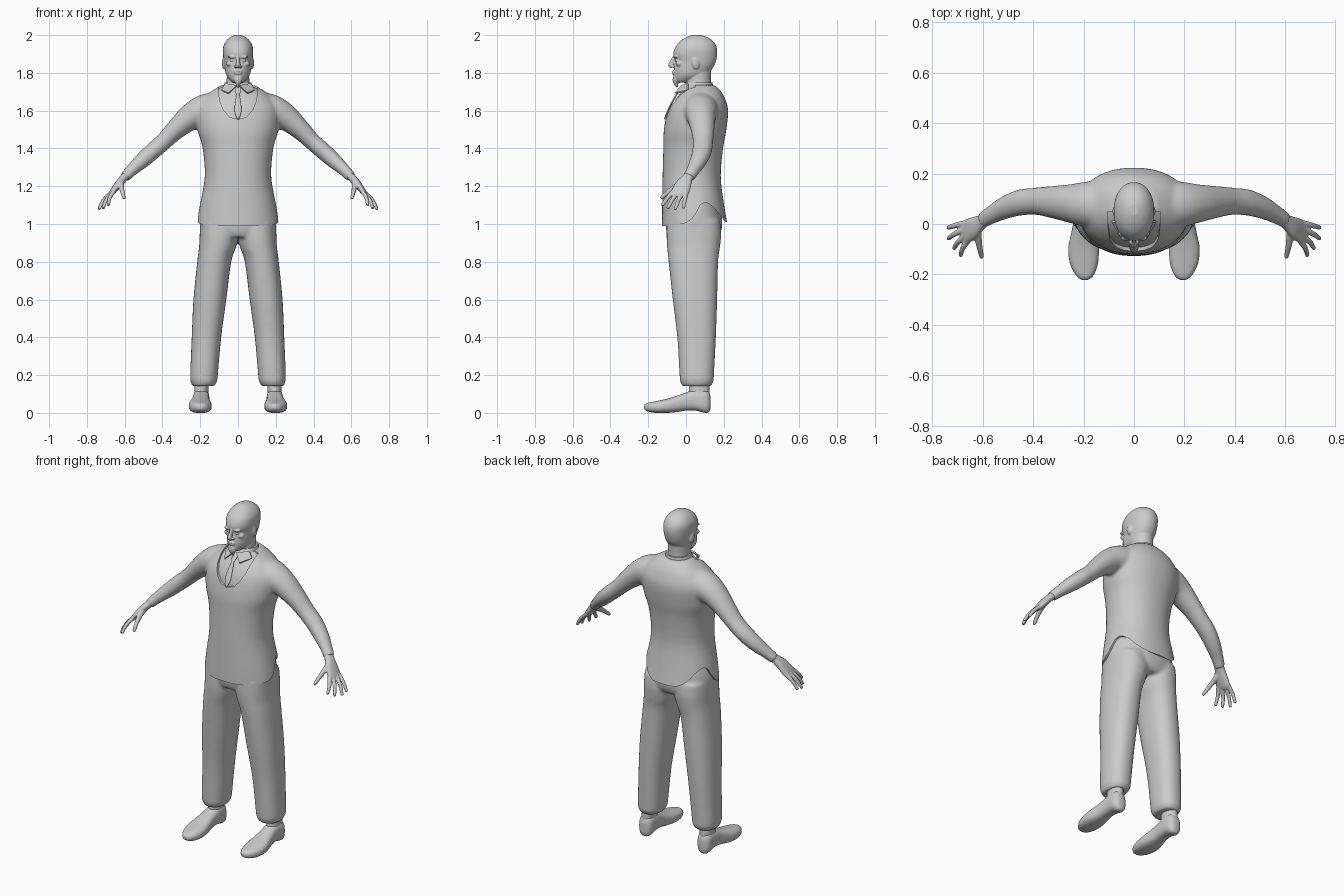
import bpy, bmesh, math
from mathutils import Vector as V, Matrix


# ---------- helpers ----------
def catmull(a, b, c, d, t):
    return 0.5 * (2 * b + (c - a) * t + (2 * a - 5 * b + 4 * c - d) * t * t
                  + (3 * b - a - 3 * c + d) * t ** 3)


def loft(bm, rings, n=32, p=2.0, k=4, mirror=False):
    """Closed skin through rings (centre, u, v), splined between them."""
    fine = []
    for i in range(len(rings) - 1):
        q = [rings[max(i - 1, 0)], rings[i], rings[i + 1], rings[min(i + 2, len(rings) - 1)]]
        fine += [[catmull(q[0][m], q[1][m], q[2][m], q[3][m], j / k) for m in range(3)]
                 for j in range(k)]
    fine.append(rings[-1])
    for s in ((1, -1) if mirror else (1,)):
        loops = []
        for c, u, v in fine:
            loop = []
            for j in range(n):
                a = 2 * math.pi * j / n
                ca, sa = math.cos(a), math.sin(a)
                co = (c + u * math.copysign(abs(ca) ** (2 / p), ca)
                      + v * math.copysign(abs(sa) ** (2 / p), sa))
                loop.append(bm.verts.new((co.x * s, co.y, co.z)))
            loops.append(loop)
        for A, B in zip(loops, loops[1:]):
            for j in range(n):
                bm.faces.new((A[j], A[(j + 1) % n], B[(j + 1) % n], B[j]))
        bm.faces.new(loops[0])
        bm.faces.new(loops[-1])


def level(z, f, b, rx, cx=0.0):
    """Horizontal ring from its front y, back y and half width."""
    return V((cx, (f + b) / 2, z)), V((rx, 0, 0)), V((0, (b - f) / 2, 0))


def tube(bm, pts, n=20, p=2.0, mirror=False):
    """Limb through (x, y, z, thickness radius, y radius)."""
    P = [V(q[:3]) for q in pts]
    rings = []
    for i, q in enumerate(pts):
        t = (P[min(i + 1, len(P) - 1)] - P[max(i - 1, 0)]).normalized()
        v = (V((0, 1, 0)) - t * t.y).normalized()
        rings.append((P[i], t.cross(v) * q[3], v * q[4]))
    loft(bm, rings, n, p, 4, mirror)


def ball(bm, c, r, rx=0.0):
    m = Matrix.Translation(c) @ Matrix.Rotation(rx, 4, 'X') @ Matrix.Diagonal((*r, 1))
    bmesh.ops.create_icosphere(bm, subdivisions=3, radius=1, matrix=m)


def prism(name, pts, axis, lo, hi):
    """Cutter: outline extruded along x or y."""
    bm = bmesh.new()
    A, B = [[bm.verts.new((d, a, b) if axis == 'x' else (a, d, b)) for a, b in pts]
            for d in (lo, hi)]
    for i in range(len(pts)):
        j = (i + 1) % len(pts)
        bm.faces.new((A[i], A[j], B[j], B[i]))
    bm.faces.new(A)
    bm.faces.new(B)
    return finish(bm, name)


def finish(bm, name, voxel=0, smooth=0, cutters=()):
    bmesh.ops.recalc_face_normals(bm, faces=bm.faces)
    me = bpy.data.meshes.new(name)
    bm.to_mesh(me)
    bm.free()
    ob = bpy.data.objects.new(name, me)
    bpy.context.collection.objects.link(ob)
    if voxel:
        m = ob.modifiers.new("merge", 'REMESH')
        m.mode, m.voxel_size = 'VOXEL', voxel
    if smooth:
        m = ob.modifiers.new("soften", 'SMOOTH')
        m.factor, m.iterations = 0.5, smooth
    for c in cutters:
        m = ob.modifiers.new("cut", 'BOOLEAN')
        m.operation, m.object, m.solver = 'DIFFERENCE', c, 'EXACT'
        c.hide_render = True
    bpy.ops.object.select_all(action='DESELECT')
    bpy.context.view_layer.objects.active = ob
    ob.select_set(True)
    for m in list(ob.modifiers):
        bpy.ops.object.modifier_apply(modifier=m.name)
    bpy.ops.object.shade_smooth_by_angle(angle=math.radians(40))
    for c in cutters:
        bpy.data.objects.remove(c)
    return ob


# ---------- sweater with sleeves, side-slit hem and scooped neck ----------
torso = [(0.93, -.127, .222, .218), (1.0, -.127, .219, .217), (1.1, -.126, .202, .202),
         (1.25, -.124, .184, .176), (1.4, -.12, .196, .187), (1.5, -.117, .214, .215),
         (1.6, -.097, .223, .22), (1.66, -.067, .208, .19), (1.7, -.037, .187, .145),
         (1.735, -.005, .155, .09)]
bm = bmesh.new()
loft(bm, [level(*r) for r in torso], 48, 2.2)
tube(bm, [(.10, .075, 1.62, .085, .10), (.19, .078, 1.595, .085, .09),
          (.26, .082, 1.56, .069, .075), (.335, .088, 1.495, .053, .062),
          (.39, .09, 1.44, .046, .054), (.45, .085, 1.387, .045, .052),
          (.51, .065, 1.333, .041, .045), (.565, .036, 1.283, .032, .036),
          (.60, .014, 1.247, .029, .032)], 28, mirror=True)
hem = prism("hem_cutter", [(-.3, .85), (-.3, .99), (-.1, .99), (0, 1.005), (.03, 1.025),
                           (.055, 1.06), (.075, 1.1), (.1, 1.115), (.125, 1.105),
                           (.15, 1.085), (.18, 1.045), (.21, 1.01), (.3, 1.0), (.3, .85)],
            'x', -.4, .4)
half = [(.1, 1.80), (.103, 1.70), (.096, 1.65), (.075, 1.60), (.042, 1.565)]
neck = prism("neck_cutter", half + [(0, 1.555)] + [(-x, z) for x, z in half[::-1]],
             'y', -.3, .05)
finish(bm, "sweater", .009, 6, (hem, neck))

# ---------- shirt front, collar and tie ----------
bm = bmesh.new()
loft(bm, [level(z, f + .014, b - .016, rx - .018) for z, f, b, rx in torso[5:]], 48, 2.2)
finish(bm, "shirt")

bm = bmesh.new()
loft(bm, [level(1.69, -.03, .15, .09), level(1.72, -.018, .145, .08),
          level(1.75, .0, .14, .07)], 32)
finish(bm, "collar_band")

bm = bmesh.new()
for s in (1, -1):
    pts = [(.006, -.022, 1.735), (.07, .01, 1.745), (.088, .01, 1.71), (.05, -.056, 1.695)]
    outer = [bm.verts.new((x * s, y - .004, z)) for x, y, z in pts]
    inner = [bm.verts.new((x * s, y + .004, z - .006)) for x, y, z in pts]
    bm.faces.new(outer)
    bm.faces.new(inner[::-1])
    for i in range(4):
        j = (i + 1) % 4
        bm.faces.new((outer[i], outer[j], inner[j], inner[i]))
finish(bm, "collar_flaps")

bm = bmesh.new()
loft(bm, [(V((0, y, z)), V((w, 0, 0)), V((0, .007, .004))) for y, z, w in
          [(-.022, 1.722, .016), (-.038, 1.70, .015), (-.05, 1.685, .009),
           (-.076, 1.64, .016), (-.095, 1.60, .018), (-.106, 1.572, .012),
           (-.109, 1.557, .002)]], 16)
finish(bm, "tie")

# ---------- trousers ----------
bm = bmesh.new()
loft(bm, [level(*r) for r in [(.93, -.09, .165, .19), (.97, -.105, .188, .2),
                              (1.04, -.11, .19, .202), (1.14, -.105, .17, .185)]], 48, 2.2)
loft(bm, [level(*r) for r in [
    (.142, -.018, .13, .058, .184), (.165, -.03, .145, .069, .181), (.2, -.034, .148, .073, .18),
    (.4, -.046, .158, .078, .167), (.6, -.07, .165, .087, .149), (.8, -.092, .17, .09, .126),
    (.88, -.1, .18, .098, .108), (.95, -.103, .187, .103, .1), (1.02, -.1, .18, .1, .1)]],
    36, 2.3, mirror=True)
finish(bm, "trousers", .009, 5)

# ---------- shoes and ankles ----------
bm = bmesh.new()
loft(bm, [(V((cx, y, (a + b) / 2)), V((w, 0, 0)), V((0, 0, (b - a) / 2)))
          for y, cx, w, a, b in [
    (-.222, .195, .012, .02, .042), (-.205, .195, .034, .008, .052),
    (-.16, .198, .055, .0, .062), (-.1, .2, .061, .0, .075), (-.05, .199, .053, .004, .09),
    (0, .197, .045, .012, .108), (.05, .195, .044, .012, .125), (.1, .195, .043, .0, .125),
    (.122, .195, .032, .004, .11), (.131, .195, .015, .025, .08)]], 28, 2.6, mirror=True)
finish(bm, "shoes", .006, 2)

bm = bmesh.new()
loft(bm, [level(.07, .005, .122, .036, .194), level(.12, .015, .125, .037, .194),
          level(.22, .015, .115, .038, .19)], 24, mirror=True)
finish(bm, "ankles")

# ---------- hands ----------
bm = bmesh.new()
tube(bm, [(.57, .034, 1.28, .02, .026), (.605, .008, 1.243, .021, .029),
          (.632, -.012, 1.212, .02, .041), (.66, -.028, 1.175, .016, .047),
          (.675, -.036, 1.158, .011, .042)], 24, 2.3, True)
for base, tip in [((.667, .003, 1.168), (.738, -.015, 1.084)),
                  ((.672, -.022, 1.165), (.738, -.058, 1.077)),
                  ((.668, -.047, 1.165), (.715, -.098, 1.082)),
                  ((.658, -.066, 1.172), (.688, -.127, 1.098))]:
    a, b = V(base), V(tip)
    mid = a.lerp(b, .5) + V((.006, 0, .004))
    tube(bm, [(*a, .012, .013), (*mid, .0105, .011), (*a.lerp(b, .95), .008, .009),
              (*b, .004, .005)], 12, mirror=True)
tube(bm, [(.617, -.005, 1.225, .016, .02), (.618, -.05, 1.2, .015, .016),
          (.612, -.09, 1.172, .012, .013), (.604, -.128, 1.14, .009, .01),
          (.603, -.134, 1.134, .005, .005)], 12, mirror=True)
finish(bm, "hands", .004, 3)

# ---------- head: skull, neck, ears, nose, brows, lips, goatee ----------
bm = bmesh.new()
loft(bm, [level(*r) for r in [
    (1.748, -.045, .01, .024), (1.762, -.057, .05, .042), (1.785, -.062, .105, .06),
    (1.81, -.063, .13, .068), (1.84, -.06, .15, .073), (1.868, -.058, .16, .076),
    (1.895, -.067, .165, .079), (1.92, -.063, .165, .08), (1.945, -.051, .159, .076),
    (1.97, -.029, .142, .062), (1.99, .004, .112, .04), (2.001, .035, .078, .016)]], 40, 2.15)
loft(bm, [level(1.66, -.015, .15, .075), level(1.74, -.002, .132, .061),
          level(1.84, .0, .135, .06)], 32)
tube(bm, [(0, -.06, 1.885, .008, .01), (0, -.072, 1.862, .009, .012),
          (0, -.08, 1.842, .013, .015), (0, -.072, 1.83, .012, .012)], 16)
for s in (1, -1):
    ball(bm, (.03 * s, -.055, 1.884), (.024, .012, .007))     # brow
    ball(bm, (.03 * s, -.050, 1.866), (.012, .009, .007))     # eye
    ball(bm, (.014 * s, -.069, 1.834), (.008, .011, .007))    # nostril
    ball(bm, (.043 * s, -.036, 1.848), (.02, .016, .014))     # cheekbone
    ball(bm, (.075 * s, .05, 1.852), (.01, .02, .033), .2)    # ear
ball(bm, (0, -.062, 1.807), (.024, .011, .006))
ball(bm, (0, -.062, 1.796), (.02, .011, .006))
tube(bm, [(0, -.05, 1.785, .024, .016), (0, -.054, 1.762, .024, .017),
          (0, -.052, 1.742, .014, .012), (0, -.046, 1.724, .005, .005)], 16)
finish(bm, "head", .004, 3)
